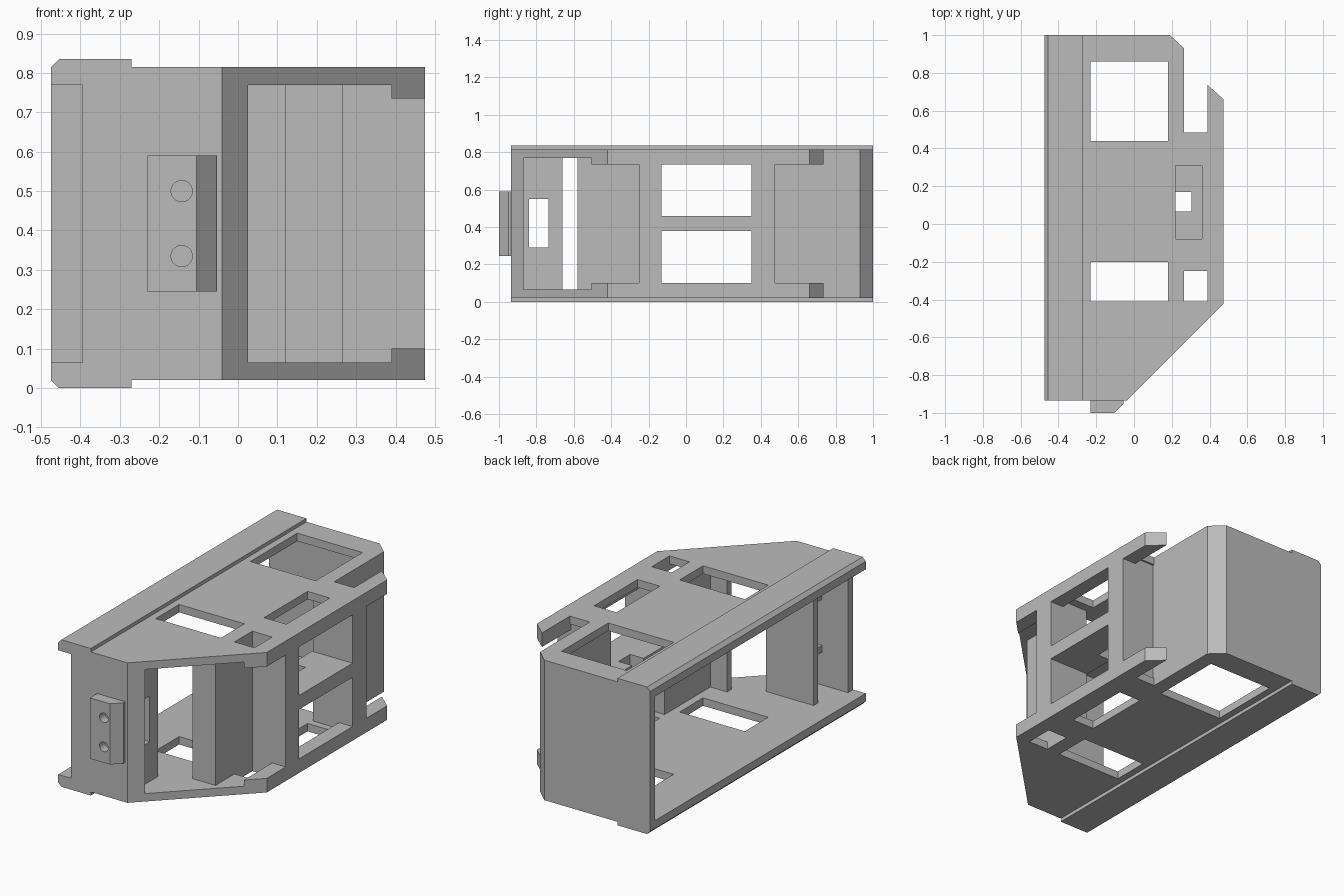
import bpy
import bmesh
from mathutils import Vector

cube = bpy.data.objects.get("Cube")
if cube:
    bpy.data.objects.remove(cube, do_unlink=True)

HEIGHT = 0.835
grey = bpy.data.materials.new("plain_grey")
grey.use_nodes = True
grey.diffuse_color = (0.5, 0.5, 0.5, 1)
grey.node_tree.nodes["Principled BSDF"].inputs["Base Color"].default_value = (0.5, 0.5, 0.5, 1)


def place(u, v, w, axis):
    return Vector({"x": (w, u, v), "y": (u, w, v), "z": (u, v, w)}[axis])


def rect(u0, u1, v0, v1):
    return [(u0, v0), (u1, v0), (u1, v1), (u0, v1)]


def prism(name, outline, start, end, axis="z", holes=()):
    """Extrude an outline with optional holes along an axis."""
    bm = bmesh.new()
    edges = []
    for loop in [outline, *holes]:
        verts = [bm.verts.new(place(u, v, start, axis)) for u, v in loop]
        edges += [bm.edges.new((a, b)) for a, b in zip(verts, verts[1:] + verts[:1])]
    bmesh.ops.triangle_fill(bm, edges=edges, use_beauty=True)
    result = bmesh.ops.extrude_face_region(bm, geom=bm.faces[:])
    moved = [g for g in result["geom"] if isinstance(g, bmesh.types.BMVert)]
    bmesh.ops.translate(bm, verts=moved, vec=place(0, 0, end - start, axis))
    bmesh.ops.recalc_face_normals(bm, faces=bm.faces[:])
    mesh = bpy.data.meshes.new(name)
    bm.to_mesh(mesh)
    bm.free()
    mesh.materials.append(grey)
    obj = bpy.data.objects.new(name, mesh)
    bpy.context.collection.objects.link(obj)
    return obj


# Matching top and bottom plates with their raised rails
plate = [(-.475, -.935), (-.04, -.935), (.475, -.42), (.475, .66), (.39, .735),
         (.39, .485), (.265, .485), (.265, .93), (.19, 1), (-.475, 1)]
plate_holes = [rect(-.23, .18, .44, .86), rect(-.23, .18, -.41, -.2),
               rect(.265, .39, -.41, -.25), rect(.22, .36, -.08, .31)]
side_rail = [(.39, -.505), (.475, -.42), (.475, .66), (.39, .735)]
outer_rail = [(-.475, .815), (-.455, .835), (-.27, .835), (-.27, .815)]

for side in ("top", "bottom"):
    def level(z):
        return z if side == "top" else HEIGHT - z
    prism(side + "_plate", plate, level(.77), level(.815), holes=plate_holes)
    prism(side + "_side_rail", side_rail, level(.735), level(.77))
    prism(side + "_outer_rail", [(x, level(z)) for x, z in outer_rail], -.935, 1, "y")

low, high = .065, .77

# Back wall that turns the corner into the rear side column
prism("back_wall", [(-.475, 1), (.19, 1), (.265, .93), (.265, .475), (.475, .475),
                    (.475, .35), (.225, .35), (.225, .955), (-.475, .955)], low, high)

# Front side column with its stepped inner panel
prism("front_column", [(.12, -.58), (.265, -.58), (.265, -.25), (.475, -.25),
                       (.475, -.13), (.225, -.13), (.225, -.54), (.12, -.54)], low, high)

# Notched shelf between the two side windows
prism("middle_shelf", [(.22, -.13), (.475, -.13), (.475, .35), (.22, .35),
                       (.22, .17), (.305, .17), (.305, .065), (.22, .065)], .38, .46)

# Front wall and the compartment behind it
prism("front_wall", [(-.395, -.935), (-.04, -.935), (.025, -.87), (-.04, -.87),
                     (-.04, -.89), (-.395, -.89)], low, high)
prism("compartment_side", rect(-.89, -.66, low, high), -.085, -.04, "x",
      [rect(-.84, -.735, .29, .55)])
prism("compartment_back", rect(-.34, -.085, -.7, -.66), low, high)
for name, z in (("lower_ledge", .25), ("upper_ledge", .55)):
    prism(name, rect(-.23, -.085, -.89, -.8), z, z + .04)

# Front mounting block with two drilled holes
block = prism("mounting_block", [(-.23, -.935), (-.23, -1), (-.105, -1),
                                 (-.055, -.95), (-.055, -.935)], .245, .59)
for z in (.335, .5):
    bpy.ops.mesh.primitive_cylinder_add(vertices=32, radius=.027, depth=.1,
                                        location=(-.143, -1, z), rotation=(1.5708, 0, 0))
    drill = bpy.context.object
    drill.name = "drill_cutter"
    drill.hide_render = True
    drill.hide_viewport = True
    drill.data.materials.append(grey)
    cut = block.modifiers.new("drill", "BOOLEAN")
    cut.operation = "DIFFERENCE"
    cut.object = drill
